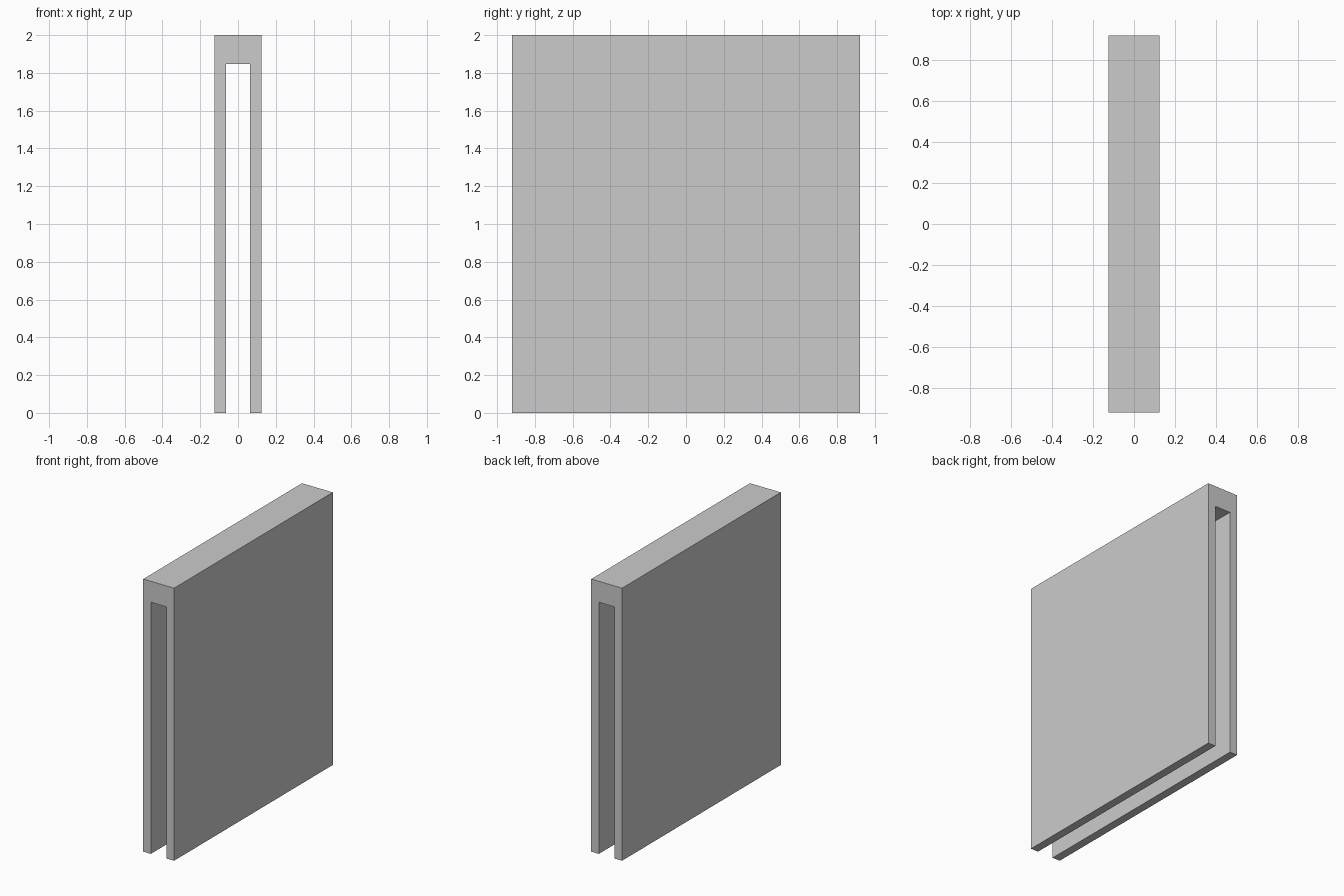
import bpy
import bmesh

if "Cube" in bpy.data.objects:
    bpy.data.objects.remove(bpy.data.objects["Cube"])

HALF_WIDTH, HALF_SLOT = 0.125, 0.0635
HALF_DEPTH = 0.92
HEIGHT, SLOT_TOP = 2.0, 1.846

# Upside-down U profile (x, z): right half, mirrored to the left
right = [(HALF_SLOT, SLOT_TOP), (HALF_SLOT, 0), (HALF_WIDTH, 0), (HALF_WIDTH, HEIGHT)]
profile = right + [(-x, z) for x, z in reversed(right)]

# Slotted panel: the profile extruded from front to back
bm = bmesh.new()
face = bm.faces.new([bm.verts.new((x, -HALF_DEPTH, z)) for x, z in profile])
extruded = bmesh.ops.extrude_face_region(bm, geom=[face], use_keep_orig=True)
back = [g for g in extruded["geom"] if isinstance(g, bmesh.types.BMVert)]
bmesh.ops.translate(bm, verts=back, vec=(0, 2 * HALF_DEPTH, 0))
bmesh.ops.recalc_face_normals(bm, faces=bm.faces)

mesh = bpy.data.meshes.new("slotted_panel")
bm.to_mesh(mesh)
bm.free()
bpy.context.collection.objects.link(bpy.data.objects.new("slotted_panel", mesh))
